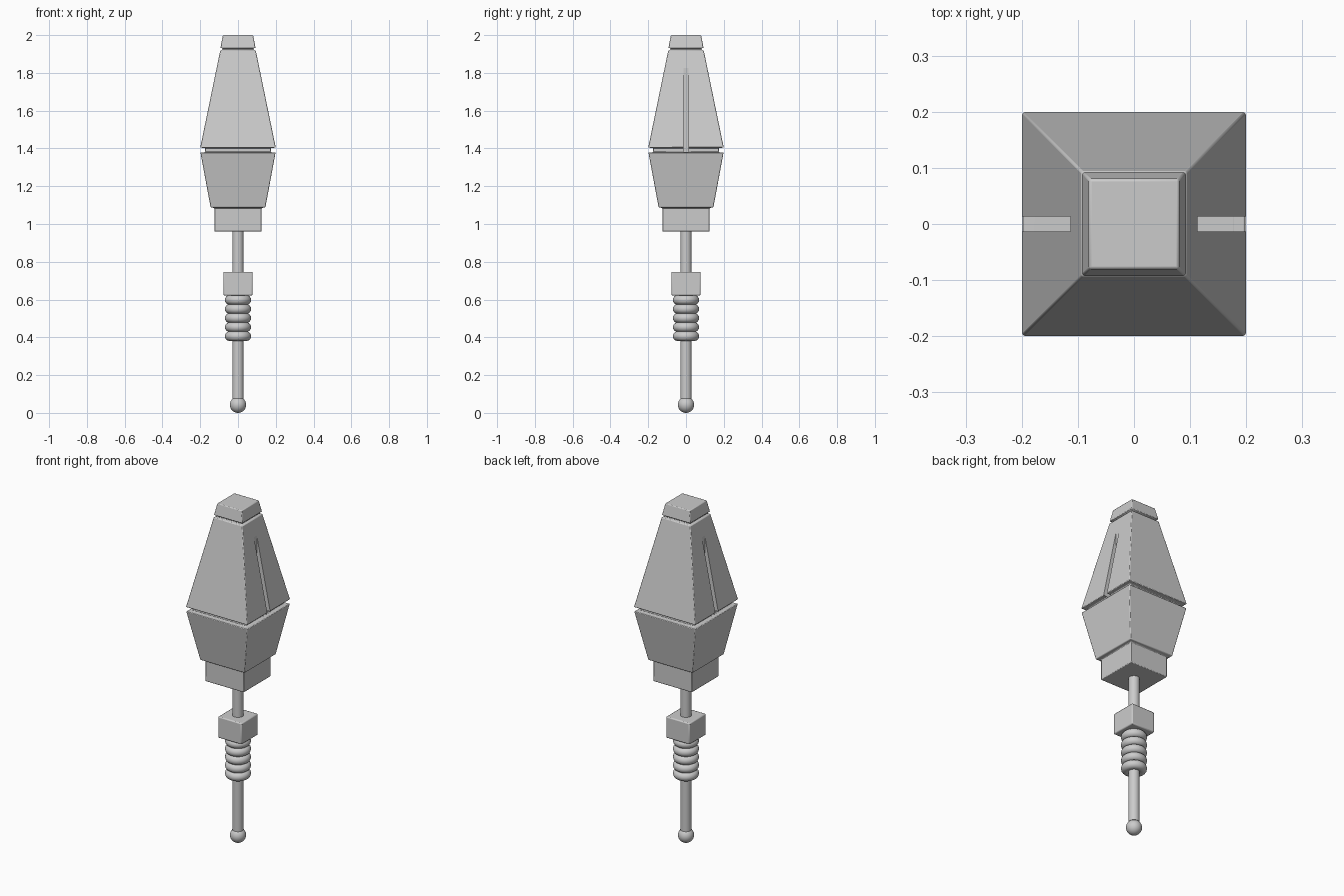
import bpy, bmesh
from mathutils import Vector

if "Cube" in bpy.data.objects:
    bpy.data.objects.remove(bpy.data.objects["Cube"])


def finish(ob, angle=0.6):
    bpy.ops.object.select_all(action='DESELECT')
    bpy.context.view_layer.objects.active = ob
    ob.select_set(True)
    bpy.ops.object.shade_smooth_by_angle(angle=angle)


def square_stack(name, sections, bevel):
    """Closed body through square sections given as (half width, z)."""
    bm = bmesh.new()
    rings = [[bm.verts.new((sx * h, sy * h, z))
              for sx, sy in ((-1, -1), (1, -1), (1, 1), (-1, 1))]
             for h, z in sections]
    for a, b in zip(rings, rings[1:]):
        for i in range(4):
            j = (i + 1) % 4
            bm.faces.new((a[i], a[j], b[j], b[i]))
    bm.faces.new(rings[0][::-1])
    bm.faces.new(rings[-1])
    bmesh.ops.recalc_face_normals(bm, faces=bm.faces)
    me = bpy.data.meshes.new(name)
    bm.to_mesh(me)
    bm.free()
    ob = bpy.data.objects.new(name, me)
    bpy.context.collection.objects.link(ob)
    if bevel:
        mod = ob.modifiers.new("soft_edges", 'BEVEL')
        mod.width, mod.segments = bevel, 2
        mod.limit_method = 'ANGLE'
    return ob


# Head: collar, flared lower body, seam, tapering upper body, cap
head = square_stack("head", [
    (0.125, 0.96), (0.125, 1.085), (0.145, 1.088), (0.199, 1.379),
    (0.174, 1.38), (0.174, 1.403), (0.2, 1.404), (0.094, 1.919),
    (0.083, 1.92), (0.083, 1.931), (0.093, 1.932), (0.08, 2.0)], 0.004)

# Upright slots cut into both sides of the upper body
for side in (-1, 1):
    bpy.ops.mesh.primitive_cube_add(size=1, location=(side * 0.213, 0, 1.6155))
    cutter = bpy.context.object
    cutter.name = "slot_cutter"
    cutter.scale = (0.2, 0.026, 0.471)
    cutter.hide_render = True
    cutter.hide_set(True)
    cutter.display_type = 'WIRE'
    cut = head.modifiers.new("slot", 'BOOLEAN')
    cut.operation, cut.solver, cut.object = 'DIFFERENCE', 'EXACT', cutter
finish(head)

# Block on the shaft
finish(square_stack("shaft_block", [(0.077, 0.622), (0.077, 0.747)], 0.006))

# Shaft
bpy.ops.mesh.primitive_cylinder_add(vertices=32, radius=0.03, depth=0.9,
                                    location=(0, 0, 0.525))
bpy.context.object.name = "shaft"
finish(bpy.context.object)

# Ball at the lower end
bpy.ops.mesh.primitive_uv_sphere_add(segments=32, ring_count=16, radius=0.043,
                                     location=(0, 0, 0.043))
bpy.context.object.name = "end_ball"
finish(bpy.context.object)

# Grip rings
for i in range(5):
    bpy.ops.mesh.primitive_torus_add(major_segments=40, minor_segments=16,
                                     major_radius=0.044, minor_radius=0.0255,
                                     location=(0, 0, 0.406 + 0.048 * i))
    bpy.context.object.name = "grip_ring"
    finish(bpy.context.object)
